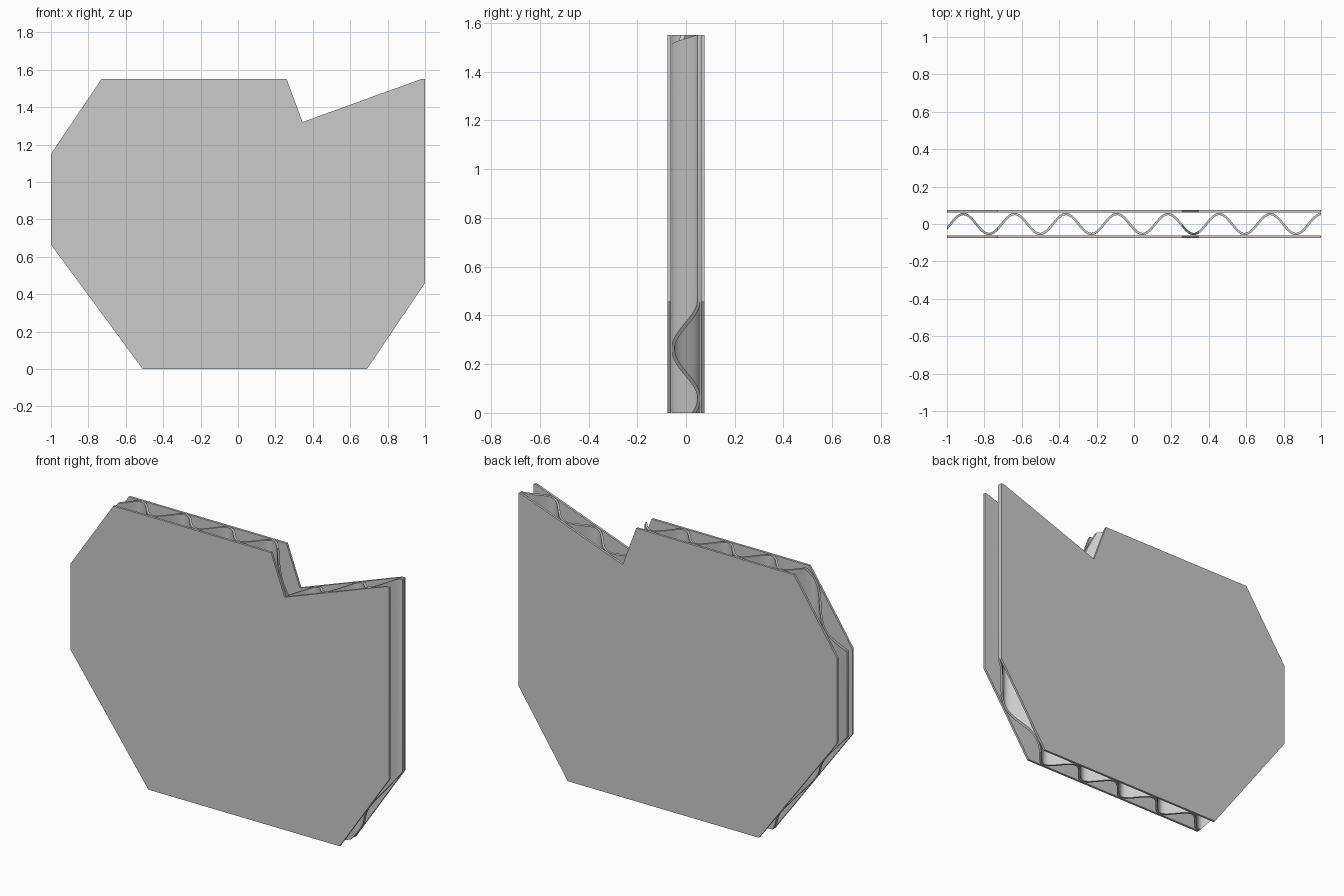
import bpy, math

if "Cube" in bpy.data.objects:
    bpy.data.objects.remove(bpy.data.objects["Cube"])

# Outline of the torn sheet: lower and upper edges as (x, z), left to right
LOWER = [(-1, 0.665), (-0.51, 0), (0.69, 0), (1, 0.46)]
UPPER = [(-1, 1.15), (-0.73, 1.55), (0.26, 1.55), (0.345, 1.32), (0.98, 1.55), (1, 1.55)]


def make_object(name, verts, faces):
    mesh = bpy.data.meshes.new(name)
    mesh.from_pydata(verts, [], faces)
    mesh.update()
    obj = bpy.data.objects.new(name, mesh)
    bpy.context.collection.objects.link(obj)
    return obj


def edge_z(line, x):
    for (x0, z0), (x1, z1) in zip(line, line[1:]):
        if x <= x1:
            return z0 + (z1 - z0) * (x - x0) / (x1 - x0)
    return line[-1][1]


# Flat liner: the outline extruded between two depths
def liner(name, y0, y1):
    loop = LOWER + UPPER[::-1]
    n = len(loop)
    verts = [(x, y, z) for y in (y0, y1) for x, z in loop]
    faces = [tuple(range(n)), tuple(range(2 * n - 1, n - 1, -1))]
    faces += [(i, i + n, (i + 1) % n + n, (i + 1) % n) for i in range(n)]
    make_object(name, verts, faces)


liner("front_liner", -0.075, -0.062)
liner("back_liner", 0.062, 0.075)

# Corrugated core: a wave in x, trimmed to the same outline
PERIOD, PEAK, AMP, THICK = 0.2735, 0.182, 0.0535, 0.012
k = 2 * math.pi / PERIOD
xs = sorted({round(-1 + i / 80, 4) for i in range(161)} | {x for x, z in LOWER + UPPER})
verts = []
for x in xs:
    phase = k * (x - PEAK)
    y = AMP * math.cos(phase)
    half = THICK / 2 * math.hypot(1, AMP * k * math.sin(phase))
    zb, zt = edge_z(LOWER, x), edge_z(UPPER, x)
    verts += [(x, y - half, zb), (x, y + half, zb), (x, y + half, zt), (x, y - half, zt)]
faces = [(0, 3, 2, 1)]
for i in range(len(xs) - 1):
    a, b = 4 * i, 4 * i + 4
    faces += [(a + j, a + (j + 1) % 4, b + (j + 1) % 4, b + j) for j in range(4)]
faces.append(tuple(len(verts) - 4 + j for j in range(4)))
# Keep outward normals consistent with the end caps
faces = [faces[0]] + [f[::-1] for f in faces[1:-1]] + [faces[-1]]
core = make_object("corrugated_core", verts, faces)

import bmesh
for obj in bpy.context.collection.objects:
    bm = bmesh.new()
    bm.from_mesh(obj.data)
    bmesh.ops.recalc_face_normals(bm, faces=bm.faces)
    bm.to_mesh(obj.data)
    bm.free()

bpy.ops.object.select_all(action='DESELECT')
core.select_set(True)
bpy.context.view_layer.objects.active = core
bpy.ops.object.shade_smooth_by_angle(angle=math.radians(35))
